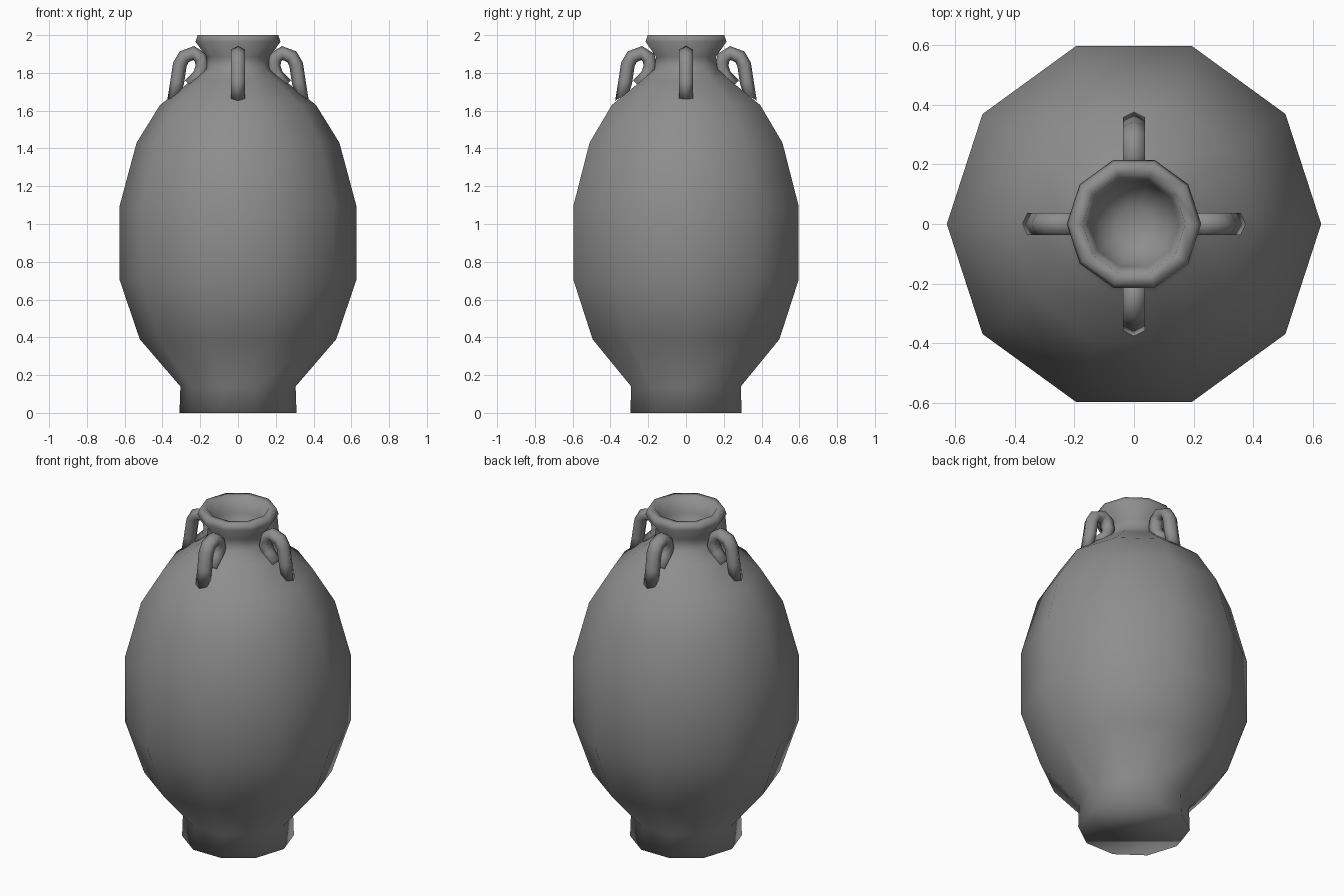
import bpy, math
from mathutils import Vector

if "Cube" in bpy.data.objects:
    bpy.data.objects.remove(bpy.data.objects["Cube"])

SIDES = 10
clay = bpy.data.materials.new("dark_grey_clay")
clay.diffuse_color = (0.27, 0.27, 0.27, 1)
clay.use_nodes = True
clay.node_tree.nodes["Principled BSDF"].inputs["Base Color"].default_value = clay.diffuse_color


def make_object(name, verts, faces):
    me = bpy.data.meshes.new(name)
    me.from_pydata(verts, [], faces)
    me.update()
    me.shade_smooth()
    me.materials.append(clay)
    ob = bpy.data.objects.new(name, me)
    bpy.context.collection.objects.link(ob)
    return ob


def skin(rings, n):
    """Quads between successive rings, with both ends capped."""
    verts = [v for ring in rings for v in ring]
    faces = [(i * n + j, i * n + (j + 1) % n, (i + 1) * n + (j + 1) % n, (i + 1) * n + j)
             for i in range(len(rings) - 1) for j in range(n)]
    last = (len(rings) - 1) * n
    faces.append(tuple(reversed(range(n))))
    faces.append(tuple(range(last, last + n)))
    return verts, faces


# Vase: foot, belly, shoulder, neck, flared rim and hollow mouth
profile = [(0.31, 0), (0.305, 0.14), (0.52, 0.39), (0.627, 0.705), (0.627, 1.095),
           (0.537, 1.43), (0.413, 1.63), (0.24, 1.765), (0.175, 1.82), (0.167, 1.885),
           (0.225, 1.965), (0.213, 2.0), (0.172, 2.0), (0.15, 1.91), (0.12, 1.84), (0.06, 1.80)]
rings = [[(r * math.cos(math.tau * k / SIDES), r * math.sin(math.tau * k / SIDES), z)
          for k in range(SIDES)] for r, z in profile]
make_object("vase_body", *skin(rings, SIDES))

# Handles: hexagonal tube swept along a loop from shoulder to neck,
# with the lower end cut along the slope of the shoulder
path = [Vector(p) for p in [(0.338, 1.675), (0.322, 1.75), (0.308, 1.845), (0.285, 1.885),
                            (0.235, 1.905), (0.198, 1.88), (0.188, 1.835), (0.205, 1.785),
                            (0.255, 1.735)]]
for name, turn in (("right", 0), ("back", 90), ("left", 180), ("front", 270)):
    a = math.radians(turn)
    rings = []
    for i, p in enumerate(path):
        t = (path[min(i + 1, len(path) - 1)] - path[max(i - 1, 0)]).normalized()
        out = Vector((t.y, -t.x)) if i else Vector((1, -0.6))
        ring = []
        for k in range(6):
            c = math.tau * k / 6
            q = p + out * 0.037 * math.cos(c)
            w = 0.043 * math.sin(c)
            ring.append((q.x * math.cos(a) - w * math.sin(a),
                         q.x * math.sin(a) + w * math.cos(a), q.y))
        rings.append(ring)
    make_object("handle_" + name, *skin(rings, 6))
